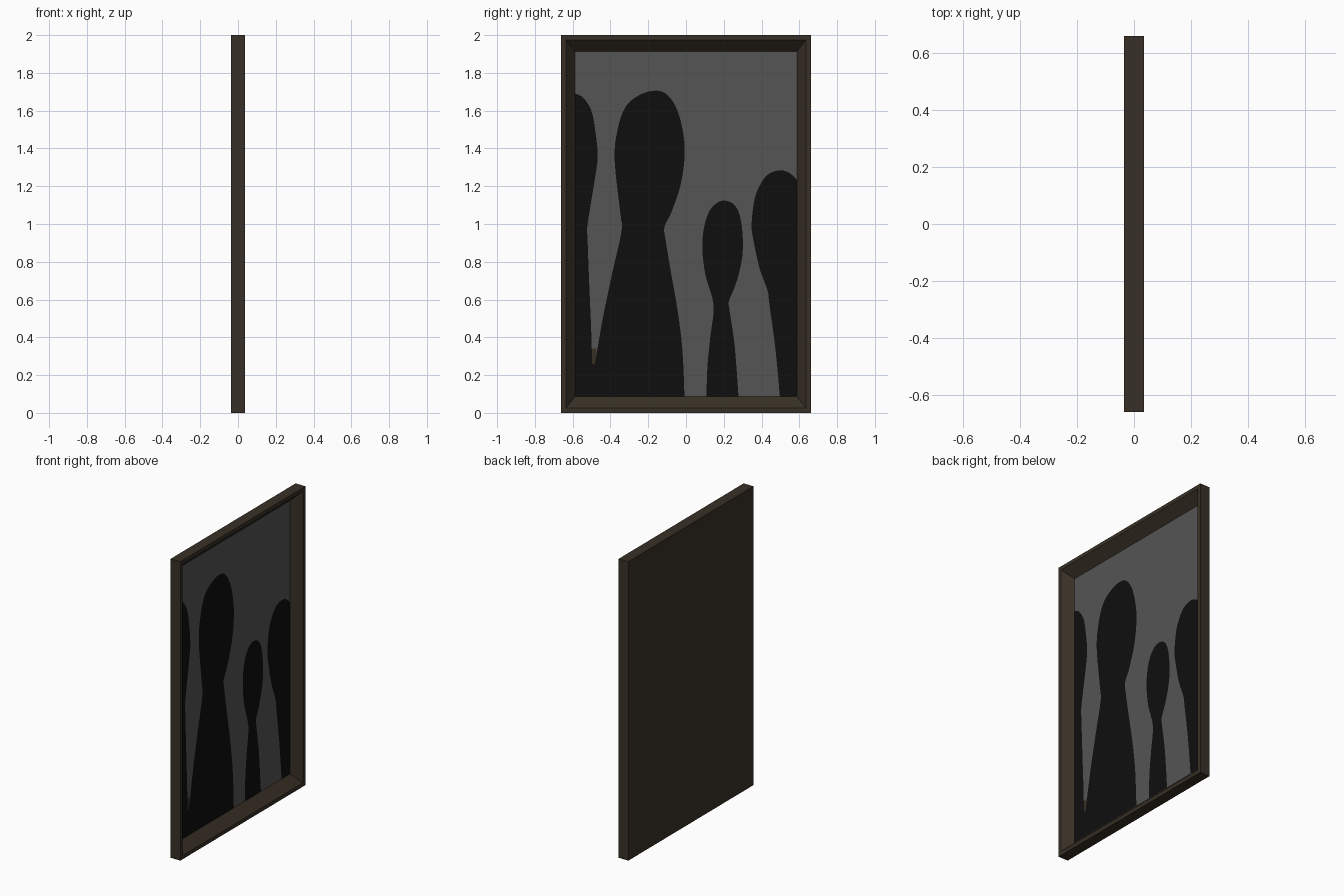
import bpy, bmesh
from mathutils import Vector

if "Cube" in bpy.data.objects:
    bpy.data.objects.remove(bpy.data.objects["Cube"])


def material(name, rgb):
    m = bpy.data.materials.new(name)
    m.diffuse_color = (*rgb, 1.0)
    m.use_nodes = True
    m.node_tree.nodes["Principled BSDF"].inputs["Base Color"].default_value = m.diffuse_color
    return m


BROWN = material("dark brown wood", (0.040, 0.030, 0.019))
GREY = material("grey glass", (0.090, 0.090, 0.090))
BLACK = material("black silhouette", (0.0045, 0.0045, 0.0045))


def finish(name, bm, mat):
    me = bpy.data.meshes.new(name)
    bm.to_mesh(me)
    bm.free()
    me.materials.append(mat)
    ob = bpy.data.objects.new(name, me)
    bpy.context.collection.objects.link(ob)
    return ob


def plate(name, pts, x, mat):
    """Flat polygon in the y-z plane, facing +x."""
    bm = bmesh.new()
    f = bm.faces.new([bm.verts.new((x, y, z)) for y, z in pts])
    f.normal_update()
    if f.normal.x < 0:
        f.normal_flip()
    bmesh.ops.triangulate(bm, faces=bm.faces[:])
    return finish(name, bm, mat)


def smooth(pts, steps=4):
    """Catmull-Rom curve through the points."""
    p = [Vector(q) for q in pts]
    p = [p[0]] + p + [p[-1]]
    out = []
    for a, b, c, d in zip(p, p[1:], p[2:], p[3:]):
        for i in range(steps):
            t = i / steps
            out.append(0.5 * (2 * b + (c - a) * t + (2 * a - 5 * b + 4 * c - d) * t * t
                              + (3 * b - a - 3 * c + d) * t ** 3))
    return out + [p[-1]]


def rect(y, z0, z1):
    return [(-y, z0), (y, z0), (y, z1), (-y, z1)]


W, H, T = 0.661, 2.0, 0.036      # half width, height, half depth
IN_Y, Z0, Z1 = 0.587, 0.087, 1.914   # picture opening
PIC_X = -0.027

# Frame: mitred rings from the back, round the outer edge, to the sloped inner edge
bm = bmesh.new()
rings = []
for x, inset in ((-T, 0.0), (T, 0.0), (T, 0.025)):
    rings.append([bm.verts.new((x, y, z)) for y, z in rect(W - inset, inset, H - inset)])
rings.append([bm.verts.new((PIC_X, y, z)) for y, z in rect(IN_Y, Z0, Z1)])
for a, b in zip(rings, rings[1:]):
    for i in range(4):
        j = (i + 1) % 4
        bm.faces.new((a[i], a[j], b[j], b[i]))
bm.faces.new(rings[0][::-1])     # back board
bm.normal_update()
finish("frame", bm, BROWN)

# Grey pane
plate("pane", rect(IN_Y, Z0, Z1), PIC_X, GREY)

# Small brown patch between the two left figures
plate("brown_patch", [(-0.51, 0.2), (-0.475, 0.2), (-0.475, 0.34), (-0.51, 0.34)],
      PIC_X + 0.0008, BROWN)

# Silhouettes: smooth outline plus straight corners at the opening
tall = [(-.482, .26), (-.442, .492), (-.389, .746), (-.341, .963), (-.347, 1.05),
        (-.378, 1.34), (-.362, 1.50), (-.32, 1.62), (-.246, 1.683), (-.161, 1.706),
        (-.098, 1.683), (-.045, 1.60), (-.013, 1.47), (-.008, 1.35), (-.029, 1.206),
        (-.077, 1.063), (-.114, .985), (-.108, .915), (-.082, .757), (-.045, .545),
        (-.019, .333), (-.008, Z0)]
left = [(-IN_Y, 1.69), (-.548, 1.672), (-.51, 1.62), (-.489, 1.55), (-.468, 1.38),
        (-.479, 1.26), (-.521, 1.0), (-.521, .915), (-.511, .65), (-.502, .44),
        (-.497, .26)]
small = [(.108, Z0), (.114, .254), (.13, .413), (.146, .571), (.103, .73), (.087, .862),
         (.093, .968), (.119, 1.058), (.156, 1.106), (.204, 1.124), (.257, 1.1),
         (.288, 1.032), (.301, .915), (.294, .8), (.262, .677), (.228, .595),
         (.23, .545), (.257, .36), (.278, Z0)]
right = [(.497, Z0), (.474, .333), (.442, .571), (.431, .65), (.389, .767), (.357, .915),
         (.347, .995), (.362, 1.127), (.389, 1.2), (.431, 1.26), (.495, 1.284),
         (.548, 1.27), (IN_Y, 1.233)]
figures = {
    "tall_silhouette": (tall, [(-.49, Z0), (-.49, .26)]),
    "left_silhouette": (left, [(-.49, .26), (-.49, Z0), (-IN_Y, Z0)]),
    "small_silhouette": (small, []),
    "right_silhouette": (right, [(IN_Y, Z0)]),
}
for name, (curve, corners) in figures.items():
    plate(name, [tuple(p) for p in smooth(curve)] + corners, PIC_X + 0.0016, BLACK)
